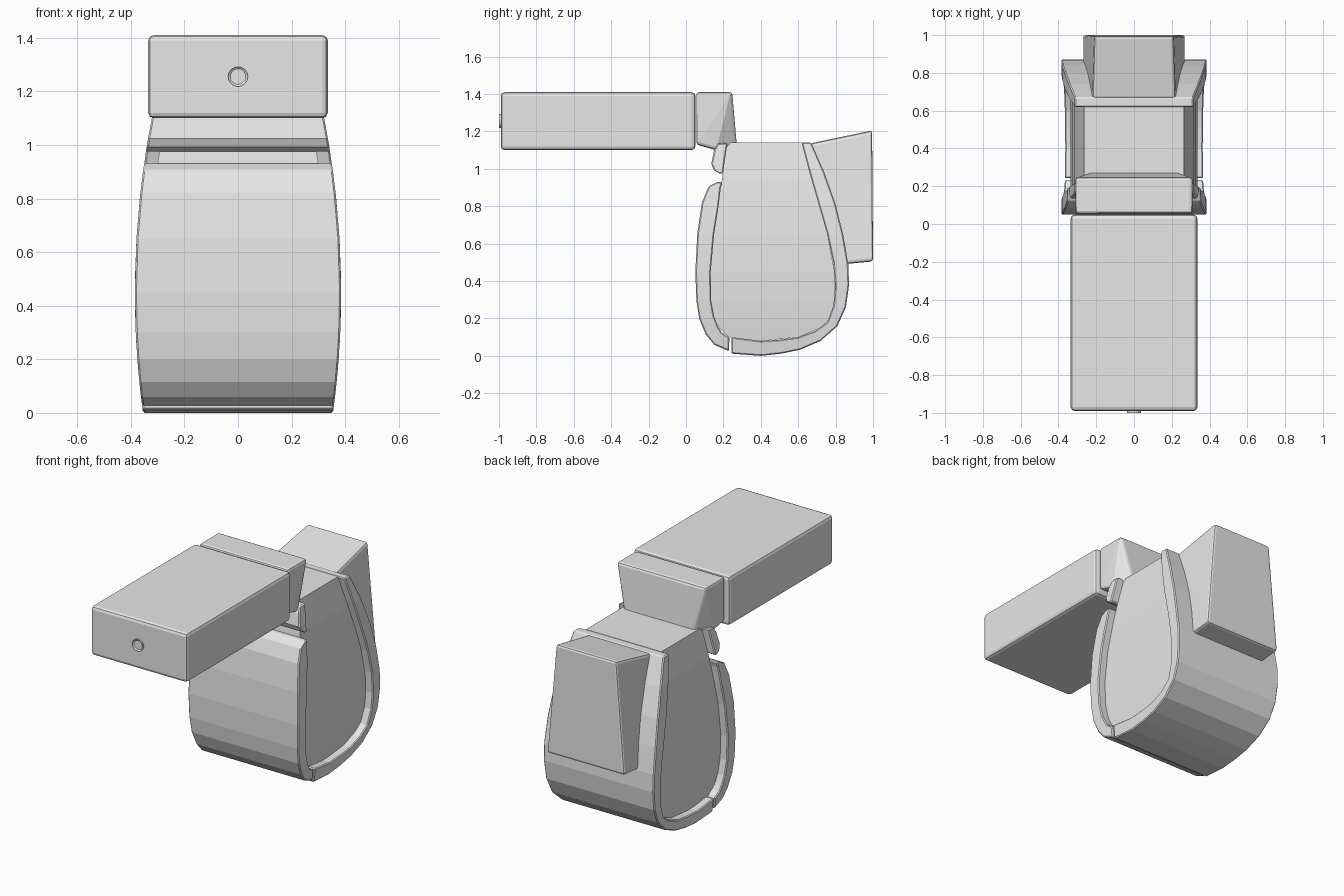
import bpy
import bmesh
from mathutils import Matrix

default = bpy.data.objects.get("Cube")
if default:
    bpy.data.objects.remove(default, do_unlink=True)

GREY = (0.8, 0.8, 0.8, 1.0)
grey = bpy.data.materials.new("plain grey")
grey.use_nodes = True
grey.diffuse_color = GREY
for node in grey.node_tree.nodes:
    if node.type == "BSDF_PRINCIPLED":
        node.inputs["Base Color"].default_value = GREY


def finish(name, bm, bevel=0.0, segments=2):
    """Turn a bmesh into a named object with softened sharp edges."""
    bmesh.ops.recalc_face_normals(bm, faces=bm.faces)
    mesh = bpy.data.meshes.new(name)
    bm.to_mesh(mesh)
    bm.free()
    mesh.materials.append(grey)
    obj = bpy.data.objects.new(name, mesh)
    bpy.context.collection.objects.link(obj)
    if bevel:
        mod = obj.modifiers.new("soft edges", "BEVEL")
        mod.width = bevel
        mod.segments = segments
        mod.limit_method = "ANGLE"
        mod.angle_limit = 0.7
    return obj


def half_width(z):
    """Barrel-shaped bulge of the body: widest below the middle."""
    return 0.385 - 0.15 * (z - 0.45) ** 2


def strip(name, rows, inset=0.0, bevel=0.006):
    """Solid from rows of two (y, z) points, spanning the body width."""
    bm = bmesh.new()
    rings = []
    for ya, za, yb, zb in rows:
        ring = []
        for side, y, z in ((-1, ya, za), (1, ya, za), (1, yb, zb), (-1, yb, zb)):
            ring.append(bm.verts.new((side * (half_width(z) - inset), y, z)))
        rings.append(ring)
    for low, high in zip(rings, rings[1:]):
        for i in range(4):
            j = (i + 1) % 4
            bm.faces.new((low[i], low[j], high[j], high[i]))
    bm.faces.new(rings[0])
    bm.faces.new(rings[-1])
    return finish(name, bm, bevel, 1)


def hull(name, points, bevel):
    """Mirrored convex block from (half width, y, z) corners."""
    bm = bmesh.new()
    for x, y, z in points:
        for side in (-1, 1):
            bm.verts.new((side * x, y, z))
    bmesh.ops.convex_hull(bm, input=bm.verts)
    bmesh.ops.dissolve_limit(bm, angle_limit=0.02, verts=bm.verts, edges=bm.edges)
    return finish(name, bm, bevel)


# Long head block
hull("head_block", [(0.335, y, z) for y in (-0.99, 0.05) for z in (1.1, 1.41)], 0.02)

# Neck block, tapering towards the body
hull("neck_block", [
    (0.31, 0.055, 1.41), (0.31, 0.247, 1.41), (0.31, 0.055, 1.13),
    (0.3, 0.16, 1.1), (0.24, 0.272, 1.12),
], 0.015)

# Round button on the front of the head
bm = bmesh.new()
bmesh.ops.create_cone(bm, cap_ends=True, segments=20, radius1=0.037, radius2=0.037,
                      depth=0.03, matrix=Matrix.Translation((0, -0.985, 1.255))
                      @ Matrix.Rotation(1.5708, 4, "X"))
bm.normal_update()
cap = [f for f in bm.faces if f.normal.y < -0.9]
bmesh.ops.inset_region(bm, faces=cap, thickness=0.008, depth=-0.006)
finish("front_button", bm)

# Recessed inner body: front and rear edge at each height
core = [
    (1.14, 0.22, 0.62), (0.95, 0.193, 0.67), (0.8, 0.172, 0.712), (0.65, 0.15, 0.755),
    (0.45, 0.13, 0.795), (0.3, 0.132, 0.795), (0.2, 0.152, 0.77),
    (0.15, 0.175, 0.72), (0.1, 0.23, 0.6), (0.083, 0.33, 0.44),
]
strip("inner_body", [(a, z, b, z) for z, a, b in core], inset=0.05, bevel=0)

# Curved front shell
strip("front_shell", [
    (0.17, 0.93, 0.195, 0.93), (0.12, 0.905, 0.186, 0.9), (0.085, 0.82, 0.174, 0.8),
    (0.06, 0.65, 0.15, 0.65), (0.05, 0.45, 0.132, 0.45), (0.055, 0.3, 0.134, 0.3),
    (0.07, 0.2, 0.15, 0.21), (0.105, 0.115, 0.17, 0.16), (0.15, 0.06, 0.19, 0.125),
    (0.23, 0.025, 0.232, 0.1),
])

# Curved rear shell, wrapping under the body
strip("rear_shell", [
    (0.243, 0.012, 0.243, 0.1), (0.4, 0.0, 0.4, 0.08), (0.51, 0.012, 0.51, 0.087),
    (0.61, 0.033, 0.6, 0.1), (0.72, 0.08, 0.69, 0.133), (0.81, 0.16, 0.755, 0.18),
    (0.855, 0.26, 0.788, 0.27), (0.872, 0.38, 0.797, 0.37), (0.868, 0.49, 0.787, 0.5),
    (0.84, 0.65, 0.755, 0.65), (0.8, 0.81, 0.712, 0.8), (0.74, 0.98, 0.66, 0.98),
    (0.67, 1.14, 0.618, 1.14),
])

# Small lip above the front shell
strip("front_lip", [
    (0.17, 1.135, 0.222, 1.14), (0.15, 1.1, 0.216, 1.1),
    (0.135, 1.025, 0.205, 1.03), (0.15, 0.992, 0.2, 0.99), (0.18, 0.975, 0.196, 0.975),
])

# Wedge-shaped pack on the back
hull("rear_pack", [
    (0.22, 0.66, 1.135), (0.21, 0.995, 1.205), (0.27, 1.0, 0.505), (0.27, 0.84, 0.49),
], 0.015)
